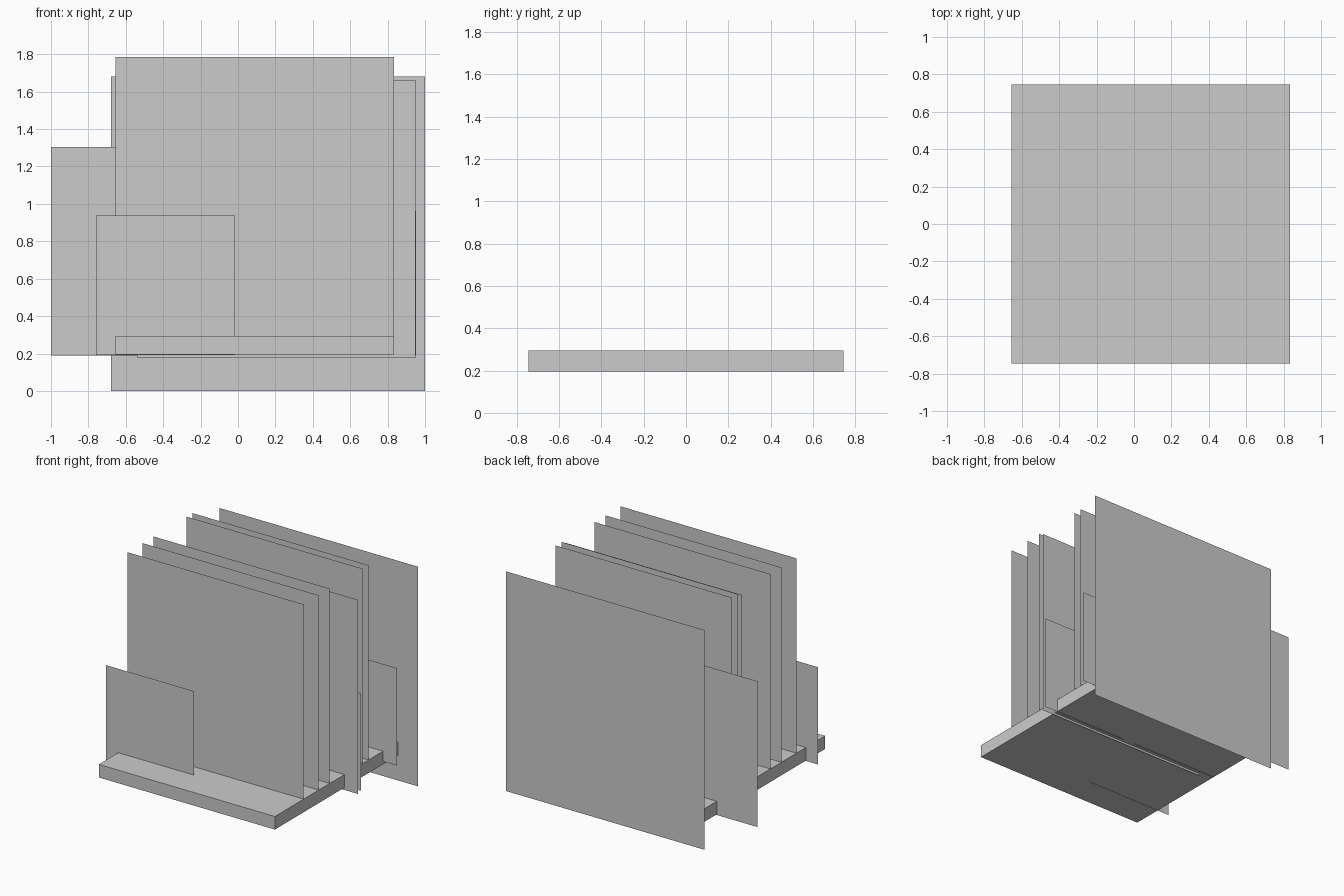
import bpy

if "Cube" in bpy.data.objects:
    bpy.data.objects.remove(bpy.data.objects["Cube"])


def panel(name, x0, x1, y, z0, z1):
    """Upright zero-thickness card facing the front."""
    mesh = bpy.data.meshes.new(name)
    mesh.from_pydata([(x0, y, z0), (x1, y, z0), (x1, y, z1), (x0, y, z1)],
                     [], [(0, 1, 2, 3)])
    obj = bpy.data.objects.new(name, mesh)
    bpy.context.collection.objects.link(obj)
    return obj


# Base slab
bpy.ops.mesh.primitive_cube_add(size=1, location=(0.089, 0, 0.245))
slab = bpy.context.object
slab.name = "base_slab"
slab.scale = (1.49, 1.49, 0.1)

# Row of identical tall cards standing on the slab
for i, y in enumerate((-0.398, -0.216, -0.083, 0.315, 0.386)):
    panel(f"tall_card_{i + 1}", -0.656, 0.834, y, 0.195, 1.785)

# Large cards set off to the sides
panel("offset_card", -0.54, 0.948, 0.095, 0.177, 1.662)
panel("back_card", -0.68, 1.0, 0.747, 0.0, 1.68)
panel("left_card", -1.0, 0.115, 0.565, 0.19, 1.305)

# Small square cards
panel("front_small_card", -0.76, -0.015, -0.511, 0.193, 0.937)
panel("middle_small_card_right", 0.207, 0.952, 0.127, 0.19, 0.935)
panel("middle_small_card_left", -0.645, 0.1, 0.127, 0.19, 0.935)
panel("rear_small_card", 0.208, 0.953, 0.562, 0.217, 0.962)
